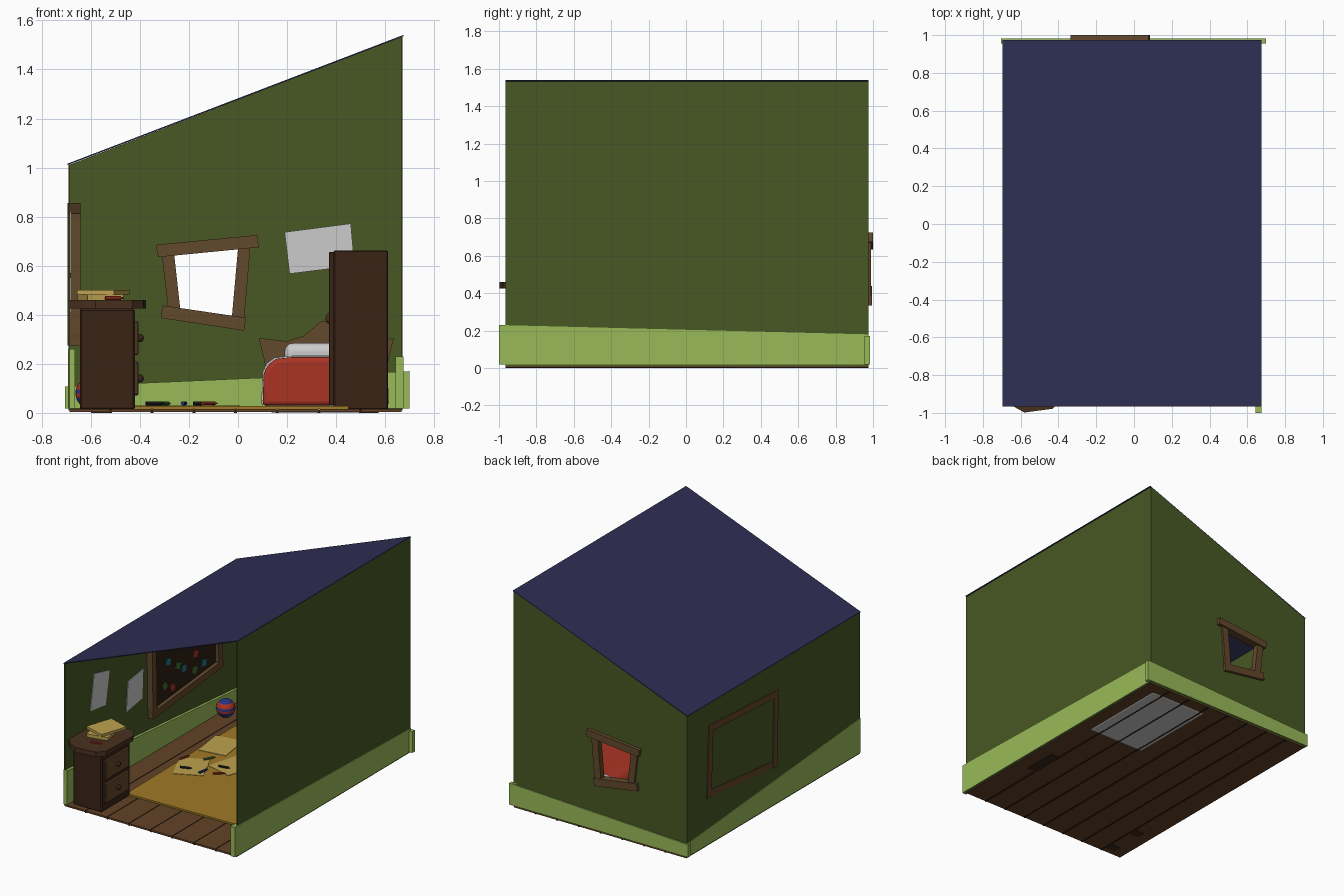
import bpy, bmesh, math, random
from mathutils import Vector, Matrix

if "Cube" in bpy.data.objects:
    bpy.data.objects.remove(bpy.data.objects["Cube"])

random.seed(4)
mats = {}

def mat(name, rgb):
    m = bpy.data.materials.new(name)
    m.diffuse_color = [(c / 255 / 12.92 if c < 11 else ((c / 255 + 0.055) / 1.055) ** 2.4) for c in rgb] + [1]
    m.use_nodes = True
    m.node_tree.nodes["Principled BSDF"].inputs["Base Color"].default_value = m.diffuse_color
    mats[name] = m

for n, c in dict(wall=(72, 88, 36), trim=(152, 186, 88), roof=(46, 46, 84), floor=(98, 66, 40), gap=(45, 30, 20),
                 wood=(98, 72, 44), dark=(58, 36, 22), top=(72, 48, 30), rug=(160, 122, 38), paper=(190, 162, 80),
                 red=(170, 52, 36), blue=(40, 50, 130), cyan=(30, 120, 140), green=(60, 110, 50),
                 orange=(215, 130, 40), board=(46, 28, 18), ink=(35, 35, 40)).items():
    mat(n, c)

def finish(name, bm, color=None, bevel=0, seg=1):
    bmesh.ops.recalc_face_normals(bm, faces=bm.faces)
    me = bpy.data.meshes.new(name)
    bm.to_mesh(me)
    bm.free()
    o = bpy.data.objects.new(name, me)
    bpy.context.collection.objects.link(o)
    if color:
        me.materials.append(mats[color])
    if bevel:
        b = o.modifiers.new("bevel", 'BEVEL')
        b.width, b.segments = bevel, seg
    return o

def slab(name, pts, axis, lo, hi, color=None, bevel=0, seg=1):
    """Extrude a 2D outline along an axis from lo to hi."""
    put = {'x': lambda u, v, d: (d, u, v), 'y': lambda u, v, d: (u, d, v), 'z': lambda u, v, d: (u, v, d)}[axis]
    bm = bmesh.new()
    a = [bm.verts.new(put(u, v, lo)) for u, v in pts]
    b = [bm.verts.new(put(u, v, hi)) for u, v in pts]
    bm.faces.new(a)
    bm.faces.new(b)
    for i in range(len(pts)):
        j = (i + 1) % len(pts)
        bm.faces.new((a[i], a[j], b[j], b[i]))
    return finish(name, bm, color, bevel, seg)

def box(name, x0, x1, y0, y1, z0, z1, color=None, bevel=0, seg=1):
    return slab(name, [(x0, y0), (x1, y0), (x1, y1), (x0, y1)], 'z', z0, z1, color, bevel, seg)

def rect(cx, cy, w, h, deg):
    c, s = math.cos(math.radians(deg)), math.sin(math.radians(deg))
    return [(cx + c * u - s * v, cy + s * u + c * v)
            for u, v in ((-w / 2, -h / 2), (w / 2, -h / 2), (w / 2, h / 2), (-w / 2, h / 2))]

def ball(name, loc, r, color, u=10, v=8, scale=(1, 1, 1)):
    bm = bmesh.new()
    bmesh.ops.create_uvsphere(bm, u_segments=u, v_segments=v, radius=r)
    bmesh.ops.scale(bm, vec=scale, verts=bm.verts)
    bmesh.ops.translate(bm, vec=loc, verts=bm.verts)
    for f in bm.faces:
        f.smooth = True
    return finish(name, bm, color)

def crayon(name, x, y, z, deg, color):
    bm = bmesh.new()
    turn = Matrix.Translation((x, y, z)) @ Matrix.Rotation(math.radians(deg), 4, 'Z') @ Matrix.Rotation(math.pi / 2, 4, 'Y')
    for r1, r2, d, off in ((0.008, 0.008, 0.065, 0), (0.006, 0.002, 0.014, 0.0395)):
        bmesh.ops.create_cone(bm, cap_ends=True, segments=8, radius1=r1, radius2=r2, depth=d,
                              matrix=turn @ Matrix.Translation((0, 0, off)))
    finish(name, bm, color)

# Room shell
XL, XR, YF, YB, ZL, ZR = -0.69, 0.67, -0.965, 0.975, 1.01, 1.535
box("left_wall", XL, XL + 0.006, YF, YB, 0.01, ZL, "wall")
box("right_wall", XR - 0.006, XR, YF, YB, 0.01, ZR, "wall")
slab("roof", [(XL - 0.005, ZL), (XR + 0.005, ZR), (XR + 0.005, ZR + 0.006), (XL - 0.005, ZL + 0.006)], 'y', YF, YB, "roof")

# Back wall as a ring of faces around the crooked window hole
bm = bmesh.new()
outer = [bm.verts.new((x, YB, z)) for x, z in ((XL, 0.01), (XR, 0.01), (XR, ZR), (XL, ZL))]
hole = [bm.verts.new((x, YB, z)) for x, z in ((-0.235, 0.42), (-0.025, 0.39), (0.0, 0.67), (-0.26, 0.645))]
for i in range(4):
    j = (i + 1) % 4
    bm.faces.new((outer[i], outer[j], hole[j], hole[i]))
back = finish("back_wall", bm, "wall")
back.modifiers.new("thickness", 'SOLIDIFY').thickness = 0.006

# Floor planks over dark joints
w = (XR - XL) / 8
for i in range(8):
    x = XL + i * w
    box("floor_plank", x + 0.004, x + w - 0.004, YF, YB, 0.004, 0.016, "floor")
    if i:
        box("plank_joint", x - 0.006, x + 0.006, YF, YB, 0.0, 0.012, "gap")

# Uneven skirting boards
slab("left_skirting", [(-0.965, 0.018), (0.97, 0.018), (0.97, 0.11), (-0.965, 0.26)], 'x', -0.694, -0.665, "trim")
slab("right_skirting", [(-1.0, 0.018), (0.975, 0.018), (0.975, 0.18), (-1.0, 0.23)], 'x', 0.642, 0.675, "trim")
slab("back_skirting", [(-0.705, 0.018), (0.70, 0.018), (0.70, 0.17), (-0.705, 0.108)], 'y', 0.955, 0.983, "trim")

# Crooked window frame
slab("window_side", [(-0.31, 0.64), (-0.26, 0.645), (-0.235, 0.42), (-0.285, 0.425)], 'y', 0.95, 0.99, "wood")
slab("window_side", [(0.0, 0.668), (0.05, 0.672), (0.025, 0.38), (-0.025, 0.39)], 'y', 0.95, 0.99, "wood")
slab("window_head", [(-0.335, 0.685), (0.078, 0.725), (0.085, 0.675), (-0.325, 0.635)], 'y', 0.94, 1.0, "wood")
slab("window_sill", [(-0.308, 0.438), (0.032, 0.388), (0.025, 0.335), (-0.315, 0.387)], 'y', 0.94, 0.995, "wood")

# Blank posters
slab("back_poster", [(0.19, 0.737), (0.46, 0.772), (0.475, 0.6), (0.21, 0.567)], 'y', 0.962, 0.966)
slab("left_poster", [(-0.64, 0.82), (-0.467, 0.78), (-0.51, 0.55), (-0.683, 0.57)], 'x', -0.684, -0.68)
slab("left_poster", [(-0.26, 0.62), (-0.09, 0.645), (-0.10, 0.44), (-0.28, 0.41)], 'x', -0.684, -0.68)

# Pin board on the left wall
c = [(-0.01, 0.30), (0.73, 0.37), (0.71, 0.83), (-0.02, 0.79)]
slab("pin_board", c, 'x', -0.684, -0.668, "board")
for i in range(4):
    a, b = Vector(c[i]), Vector(c[(i + 1) % 4])
    d = (b - a).normalized()
    n = Vector((-d.y, d.x)) * 0.024
    a, b = a - d * 0.024, b + d * 0.024
    slab("pin_board_frame", [tuple(p) for p in (a - n, b - n, b + n, a + n)], 'x', -0.696 if i else -0.693, -0.643, "wood")
notes = [(0.17, 0.6, "cyan"), (0.28, 0.53, "green"), (0.345, 0.486, "cyan"), (0.475, 0.54, "red"), (0.465, 0.43, "green"),
         (0.57, 0.44, "cyan"), (0.13, 0.44, "green"), (0.216, 0.4, "red"), (0.33, 0.68, "red"), (0.6, 0.66, "green")]
for y, z, col in notes:
    slab("pinned_note", rect(y, z, 0.045, 0.045, random.uniform(-30, 30)), 'x', -0.668, -0.663, col)

# Stars stuck to the sloping ceiling
slope = (ZR - ZL) / (XR - XL)
for x, y in ((-0.52, -0.3), (-0.36, 0.45), (-0.23, -0.6), (-0.05, 0.1), (0.12, 0.7), (0.2, -0.35), (0.37, 0.3), (0.47, -0.7)):
    bm = bmesh.new()
    spin = random.uniform(0, 6)
    vs = []
    for k in range(10):
        r = 0.055 if k % 2 == 0 else 0.025
        px, py = x + r * math.cos(spin + k * math.pi / 5), y + r * math.sin(spin + k * math.pi / 5)
        vs.append(bm.verts.new((px, py, ZL + slope * (px - XL) - 0.005)))
    bm.faces.new(vs)
    finish("ceiling_star", bm, "orange")

# Rug, drawings and crayons
slab("rug", [(-0.44, -0.62), (0.45, -0.6), (0.44, 0.6), (-0.46, 0.62)], 'z', 0.016, 0.028, "rug")
for x, y, deg in ((-0.33, -0.05, 25), (-0.36, 0.32, 8), (-0.12, 0.12, -15)):
    slab("drawing", rect(x, y, 0.2, 0.25, deg), 'z', 0.028, 0.031, "paper")
for x, y, deg, col in ((-0.345, -0.1, 20, "ink"), (-0.22, -0.08, 80, "blue"), (-0.15, 0.05, 10, "ink"),
                       (-0.12, -0.05, 40, "red"), (-0.3, 0.1, 60, "green"), (-0.44, 0.02, 75, "red")):
    crayon("crayon", x, y, 0.039, deg, col)

# Striped ball
toy = ball("toy_ball", (-0.6, 0.72, 0.08), 0.063, "red", 16, 12)
toy.data.materials.append(mats["blue"])
for p in toy.data.polygons:
    p.material_index = int((p.center.z - 0.017) / 0.021) % 2

# Nightstand with drawers facing the room
box("nightstand_body", -0.645, -0.42, -0.93, -0.61, 0.012, 0.425, "dark", 0.008)
slab("nightstand_top", [(-0.685, -0.62), (-0.685, -0.92), (-0.64, -0.965), (-0.58, -0.998), (-0.43, -0.978), (-0.385, -0.93),
                        (-0.375, -0.64), (-0.42, -0.57), (-0.6, -0.555)], 'z', 0.425, 0.46, "top")
for y in (-0.89, -0.64):
    box("nightstand_foot", -0.6, -0.52, y - 0.03, y + 0.03, 0.0, 0.02, "dark")
for z in (0.14, 0.305):
    box("drawer_front", -0.425, -0.405, -0.9, -0.64, z - 0.07, z + 0.07, "wood", 0.006)
    ball("drawer_knob", (-0.4, -0.77, z), 0.017, "dark")

# Books and a crayon on the nightstand
slab("lower_book", rect(-0.56, -0.71, 0.15, 0.2, 12), 'z', 0.46, 0.482, "paper")
slab("upper_book", rect(-0.55, -0.69, 0.16, 0.2, -18), 'z', 0.482, 0.5, "paper")
crayon("crayon", -0.51, -0.87, 0.468, 10, "red")

# Wardrobe with doors facing the room
box("wardrobe_body", 0.39, 0.612, -0.47, -0.16, 0.012, 0.662, "dark", 0.005)
box("wardrobe_foot", 0.5, 0.57, -0.44, -0.19, 0.0, 0.02, "dark")
for y0, y1, yk in ((-0.465, -0.318, -0.335), (-0.312, -0.165, -0.295)):
    box("wardrobe_door", 0.37, 0.395, y0, y1, 0.03, 0.655, "dark", 0.004)
    ball("wardrobe_knob", (0.372, yk, 0.385), 0.016, "top", scale=(1, 1, 1.4))

# Bed
slab("headboard", [(0.11, 0.02), (0.61, 0.02), (0.61, 0.2), (0.635, 0.305), (0.55, 0.292), (0.47, 0.315), (0.385, 0.375),
                   (0.34, 0.375), (0.27, 0.315), (0.2, 0.292), (0.085, 0.305), (0.11, 0.2)], 'y', 0.9, 0.945, "wood")
box("mattress", 0.12, 0.59, 0.22, 0.9, 0.001, 0.2, None, 0.02, 2)
half = [(0.255, 0.03), (0.25, 0.16), (0.235, 0.195), (0.2, 0.22), (0.13, 0.228)]

def cover(grow):
    return [(0.355 + (x + grow), z + grow) for x, z in half] + [(0.355 - (x + grow), z + grow) for x, z in reversed(half)]

blanket = slab("blanket", cover(0), 'y', 0.2, 0.7, "red", 0.018, 3)
sheet = slab("folded_sheet", cover(0.005), 'y', 0.62, 0.71, None, 0.004, 2)
pillow = box("pillow", 0.19, 0.52, 0.71, 0.895, 0.195, 0.285, None, 0.035, 4)

for o in (blanket, sheet, pillow):
    bpy.ops.object.select_all(action='DESELECT')
    o.select_set(True)
    bpy.context.view_layer.objects.active = o
    bpy.ops.object.shade_smooth_by_angle(angle=math.radians(40))
